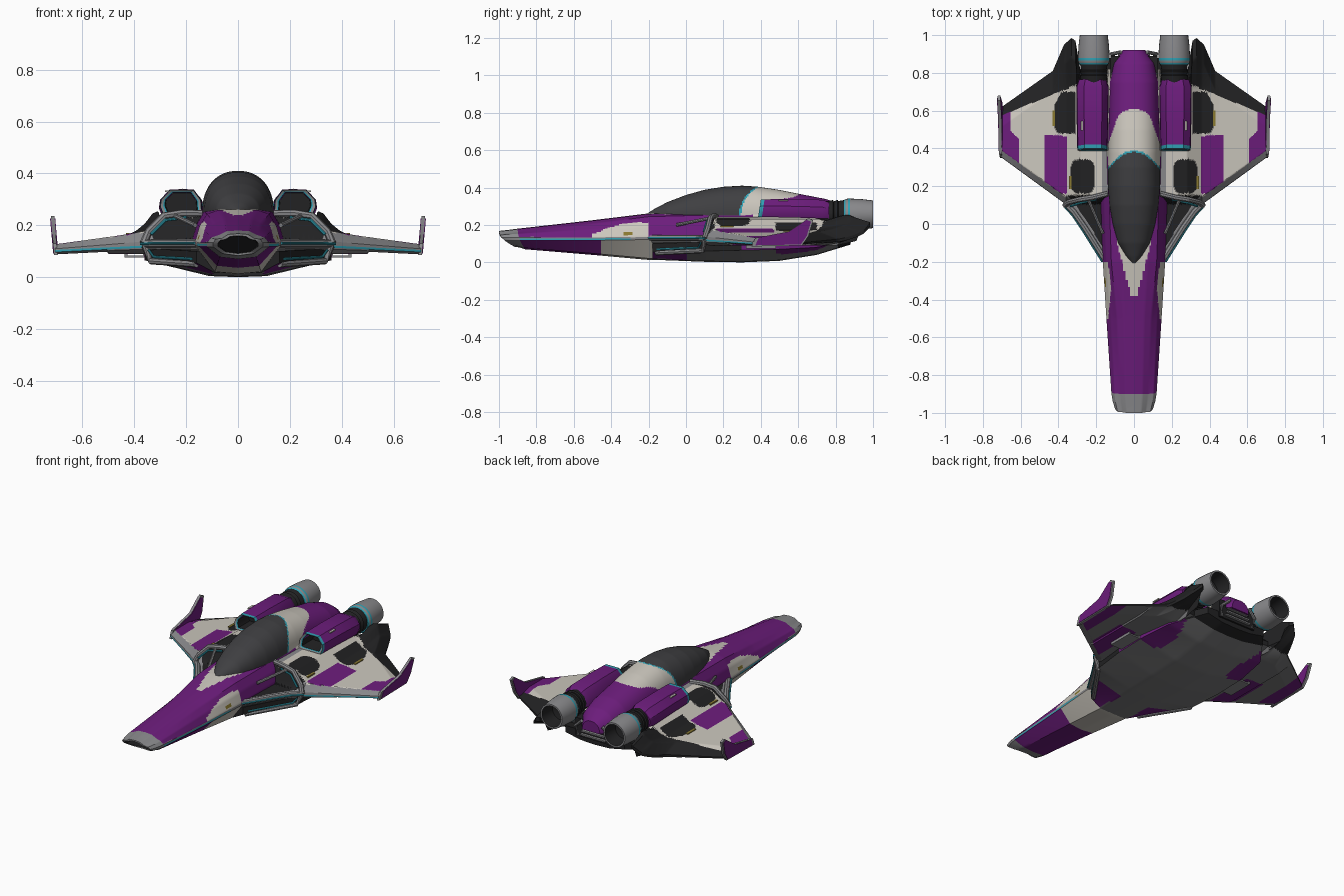
import bpy, bmesh, math
from mathutils import Vector as V

if "Cube" in bpy.data.objects:
    bpy.data.objects.remove(bpy.data.objects["Cube"])

# palette
COLOURS = [("purple", (.15, .012, .20)), ("cream", (.60, .57, .51)), ("black", (.016, .016, .017)),
           ("grey", (.25, .25, .26)), ("canopy_grey", (.05, .05, .054)), ("belly_grey", (.19, .19, .195)),
           ("cyan", (.03, .36, .46)), ("yellow", (.25, .19, .03))]
P, C, K, G, D, B, T, Y = range(8)
MATS = []
for n, c in COLOURS:
    m = bpy.data.materials.new(n)
    m.diffuse_color = (*c, 1)
    m.use_nodes = True
    m.node_tree.nodes["Principled BSDF"].inputs["Base Color"].default_value = m.diffuse_color
    MATS.append(m)


def table(rows, t):
    """Linear interpolation of rows keyed on their first value."""
    if t <= rows[0][0]:
        return rows[0][1:]
    for a, b in zip(rows, rows[1:]):
        if t <= b[0]:
            k = (t - a[0]) / (b[0] - a[0])
            return tuple(p + (q - p) * k for p, q in zip(a[1:], b[1:]))
    return rows[-1][1:]


def steps(a, b, n):
    return [a + (b - a) * i / n for i in range(n + 1)]


def loft(name, rings, rule, mirror=False, angle=32):
    """Skin closed rings; rule(centre, normal, ring index) gives the colour."""
    bm = bmesh.new()
    lay = bm.faces.layers.int.new("ring")
    vs = [[bm.verts.new(p) for p in r] for r in rings]
    k = len(rings[0])
    for i in range(len(vs) - 1):
        for j in range(k):
            f = bm.faces.new((vs[i][j], vs[i][(j + 1) % k], vs[i + 1][(j + 1) % k], vs[i + 1][j]))
            f[lay] = i
    bm.faces.new(vs[0])[lay] = 0
    bm.faces.new(vs[-1])[lay] = len(vs) - 1
    bmesh.ops.recalc_face_normals(bm, faces=bm.faces)
    bm.normal_update()
    for f in bm.faces:
        f.material_index = rule(f.calc_center_median(), f.normal, f[lay]) if callable(rule) else rule
        f.smooth = True
    me = bpy.data.meshes.new(name)
    bm.to_mesh(me)
    bm.free()
    for m in MATS:
        me.materials.append(m)
    me.set_sharp_from_angle(angle=math.radians(angle))
    ob = bpy.data.objects.new(name, me)
    bpy.context.collection.objects.link(ob)
    if mirror:
        ob.modifiers.new("Mirror", 'MIRROR')
    return ob


def box(name, c, s, mat, mirror=True):
    r = lambda y: [V((c[0] + a * s[0] / 2, y, c[2] + b * s[2] / 2)) for a, b in ((-1, -1), (1, -1), (1, 1), (-1, 1))]
    return loft(name, [r(c[1] - s[1] / 2), r(c[1] + s[1] / 2)], mat, mirror)


def tube(name, pts, r, mat):
    pts = [V(p) for p in pts]
    rings = []
    for i, p in enumerate(pts):
        d = (pts[min(i + 1, len(pts) - 1)] - pts[max(i - 1, 0)]).normalized()
        u = d.cross(V((.1, .2, 1))).normalized()
        w = d.cross(u)
        rings.append([p + r * (u * math.cos(a) + w * math.sin(a)) for a in steps(0, math.tau, 8)[:-1]])
    return loft(name, rings, mat, True)


def lathe(name, x, z, prof, mats):
    rings = [[V((x + r * math.cos(a), y, z + r * math.sin(a))) for a in steps(0, math.tau, 28)[:-1]] for r, y in prof]
    return loft(name, rings, lambda c, n, i: mats[min(i, len(mats) - 1)], True)


def densify(half, n):
    """Mirror a half outline (top centre to bottom centre) and subdivide it."""
    loop = half + [(-x, z) for x, z in half[-2:0:-1]]
    out = []
    for a, b in zip(loop, loop[1:] + loop[:1]):
        out += [(a[0] + (b[0] - a[0]) * k / n, a[1] + (b[1] - a[1]) * k / n) for k in range(n)]
    return out


# forward fuselage: y, top z, top half-width, chine z, chine half-width, bottom z, bottom half-width, slant
BODY = [(-1, .168, .062, .125, .096, .083, .06, .085), (-.97, .171, .068, .125, .11, .08, .066, .08),
        (-.9, .18, .075, .125, .12, .07, .07, .04), (-.5, .225, .09, .125, .146, .04, .08, 0),
        (-.2, .262, .12, .13, .165, .013, .09, 0), (.1, .27, .13, .14, .175, .008, .09, 0),
        (.4, .29, .13, .15, .17, .01, .09, 0), (.82, .25, .12, .15, .14, .08, .08, 0)]


def body_ring(y, s=1.0, push=0.0):
    zt, wt, zc, wc, zb, wb, sl = table(BODY, y)
    zm = (zt + zb) / 2
    half = [(0, zt), (wt * .6, zt - .003), (wt, zt - .018), ((wt + wc) / 2 + .006, (zt + zc) / 2), (wc, zc + .008),
            (wc, zc - .008), (wb, zb + .008), (0, zb)]
    return [V((x * s, y + push + sl * ((zt - z) / (zt - zb)) ** 2, zm + (z - zm) * s)) for x, z in densify(half, 6)]


def body_rule(c, n, i):
    x, y, z = abs(c.x), c.y, c.z
    if i < 1:
        return K
    if i < 5:
        return G
    if abs(z - .127) < .008 and x > .11 and y < -.1:
        return T if abs(z - .125) < .004 and y < -.3 else G
    if n.z < -.2:
        return P if y < -.45 else C if y < -.17 else B
    if z < .12:
        return P if y < -.46 else C
    if -.33 < y < -.28 and .145 < z < .165:
        return Y
    if -.38 < y < -.08 and x < .015 + (y + .38) * .27 and z > .2:
        return C
    if -.5 < y < -.2 and x > .122 + abs(y + .35) * .1:
        return C
    return P if y < .36 else C


ys = [-1, -.985, -.95, -.9] + steps(-.88, .82, 140)
loft("fuselage", [body_ring(-1, .76, .07), body_ring(-1, .8)] + [body_ring(y) for y in ys], body_rule)

# canopy and rear spine: y, half-width, top z, base z
SPINE = [(-.21, .012, .26, .24), (-.17, .045, .285, .24), (-.1, .085, .322, .245), (0, .112, .36, .25),
         (.1, .13, .388, .25), (.2, .138, .404, .25), (.3, .138, .41, .25), (.38, .137, .405, .25),
         (.5, .135, .387, .24), (.6, .132, .367, .23), (.75, .128, .338, .21), (.85, .11, .305, .2), (.92, .06, .255, .19)]


def spine_ring(y):
    w, zt, zb = table(SPINE, y)
    pts = []
    for a in steps(0, math.pi, 48):
        e = lambda v, p: math.copysign(abs(v) ** p, v)
        pts.append(V((w * e(math.cos(a), .9), y, zb + (zt - zb) * e(math.sin(a), .9))))
    return pts


def spine_rule(c, n, i):
    x, y = abs(c.x), c.y
    edge = .38 - 5 * x * x
    if y < edge:
        return D
    if y < edge + .01:
        return T
    return C if y < .61 - 5 * x * x and x < .145 - .35 * (y - .4) else P


loft("canopy_and_spine", [spine_ring(y) for y in steps(-.21, .92, 160)], spine_rule)

# wide lower hull: y, half-width, bottom z, side z, flat half-width, top z
HULL = [(-.18, .16, .014, .055, .09, .10), (.1, .34, .003, .06, .1, .11), (.3, .36, 0, .065, .11, .12),
        (.5, .36, .008, .07, .11, .12), (.7, .33, .04, .08, .11, .13), (.88, .2, .095, .12, .1, .16)]


def hull_ring(y):
    w, zb, zs, wb, zt = table(HULL, y)
    return [V((x, y, z)) for x, z in densify([(0, zt), (w, zt), (w, zs), (wb, zb + .004), (0, zb)], 10)]


def hull_rule(c, n, i):
    x, y = abs(c.x), c.y
    if n.z > -.2:
        return K if y < .3 or y > .78 else P
    if y < 0 and x > .1 or .48 < y < .78 and x > .22 + abs(y - .6) * .3:
        return P
    return K if y > .82 else B


loft("lower_hull", [hull_ring(y) for y in steps(-.18, .88, 80)], hull_rule)

# wings, with shoulders and raised tail points
LE = [(.12, -.24), (.16, -.18), (.26, -.02), (.32, .065), (.36, .105), (.71, .36)]
TE = [(.12, .8), (.285, .82), (.31, .97), (.33, .985), (.37, .95), (.43, .81), (.70, .62)]
TOP = [(.12, .245), (.28, .232), (.36, .178), (.45, .162), (.71, .126)]
clamp = lambda v: max(0, min(1, v))
mid_z = lambda x: .12 - .02 * clamp((x - .3) / .4)


def wing_z(x, y, side):
    mid = mid_z(x)
    le, te, top = table(LE, x)[0], table(TE, x)[0], table(TOP, x)[0]
    if x < .36:
        top = .138 + (top - .138) * clamp((y - .11) / .04)
    f = min(1, .35 + (y - le) / .06, .2 + (te - y) / .13)
    rise = max(0, y - .72) * .3 * clamp((.43 - x) / .1) * (x > .3)
    return mid + rise + ((top - mid) if side > 0 else -(mid - .09) if x < .5 else -.012) * f


def wing_ring(x):
    le, te = table(LE, x)[0], table(TE, x)[0]
    q = steps(le, te, 100)
    edge = [V((x, le - .002, mid_z(x) + s)) for s in (-.003, .005)]
    return edge + [V((x, y, wing_z(x, y, 1))) for y in q] + [V((x, y, wing_z(x, y, -1))) for y in reversed(q)]


def wing_rule(c, n, i):
    x, y = c.x, c.y
    d = y - table(LE, x)[0]
    if d < (.036 if x > .36 else .05):
        return T if d < 0 and abs(c.z - mid_z(x)) < .003 else G
    if n.z < 0:
        return K if y > .82 else P if x > .62 or (.4 < x < .52 and y < .5) else B
    if x < .36 and y < .15 or y > .735 - max(0, x - .31) * .41:
        return K
    if x > .7:
        return G
    if x > .655 or (x > .61 and y < .45 + (x - .61)) or (.355 < x < .475 and .16 < y < .47 - .3 * max(0, .39 - x)):
        return P
    if .31 < x < .42 - .5 * max(0, abs(y - .57) - .06) and .48 < y < .7:
        return K
    if ((x - .272) / .062) ** 4 + ((y - .252) / .09) ** 4 < 1:
        return K
    return G if x < .172 and y < .4 else C


loft("wing", [wing_ring(x) for x in steps(.12, .705, 117)], wing_rule, True)

# wing-tip fins: grey rim with purple panel
FIN = [(.35, .085), (.37, .13), (.55, .165), (.655, .236), (.68, .225), (.655, .14), (.62, .09)]
for name, s, t, mat in (("wingtip_fin", 1, .007, G), ("wingtip_panel", .9, .010, P)):
    rings = [[V((.703 + .08 * (z - .085) + side * t, .56 + (y - .56) * s, .147 + (z - .147) * s)) for y, z in FIN]
             for side in (-1, 1)]
    loft(name, rings, mat, True)

# intake frames beside the fuselage
tube("intake_side_strut", [(.14, -.21, .13), (.26, -.02, .13), (.32, .065, .13), (.36, .105, .128)], .017, G)
tube("intake_upper_frame", [(.365, .1, .13), (.345, .115, .175), (.285, .13, .236), (.22, .14, .246), (.14, .16, .245)], .015, G)
tube("intake_lower_frame", [(.16, -.16, .05), (.335, .09, .062), (.36, .1, .12)], .013, G)
tube("intake_brace", [(.165, -.05, .20), (.24, .125, .235)], .009, G)
tube("intake_light_strip", [(.335, .095, .165), (.28, .112, .22), (.2, .13, .23)], .006, T)
tube("intake_lower_light", [(.175, -.155, .07), (.325, .065, .078), (.345, .08, .105)], .005, T)
tube("intake_strut_light", [(.168, -.2, .131), (.265, -.045, .131), (.325, .045, .131), (.375, .1, .128)], .005, T)

# engine pods with open fronts
POD = [(-.078, -.045), (-.074, .005), (-.045, .045), (.045, .045), (.08, .008), (.084, -.02), (.072, -.05), (-.06, -.05)]


def pod_ring(y, s, zc=.292):
    return [V((.217 + x * s, y - .15 * (.045 - z) * (y < .5), zc + z * s)) for x, z in POD]


loft("engine_pod", [pod_ring(.5, .74), pod_ring(.408, .78), pod_ring(.404, .86), pod_ring(.400, .98), pod_ring(.42, 1.0),
                    pod_ring(.55, 1.03), pod_ring(.73, 1.05, .287), pod_ring(.765, .9, .28)],
     lambda c, n, i: (P if c.z > .29 else K, T, G, T, P, P, P, P)[i], True)

# engine necks and hollow nozzles
lathe("engine_neck", .213, .26, [(.06, .7), (.068, .76), (.073, .785), (.066, .79), (.074, .81), (.068, .815), (.075, .86)], [K])
lathe("engine_nozzle", .213, .257, [(.06, .842), (.076, .845), (.081, .853), (.084, .866), (.084, .878), (.081, .94), (.074, 1.0),
                                   (.064, 1.0), (.055, .91), (.02, .9)], [T, T, G, T, G, G, G, K])

# rear exhaust block with vent slats
box("rear_exhaust_block", (0, .83, .18), (.25, .12, .11), K, False)
for i in range(4):
    box("exhaust_slat", (0, .895, .145 + i * .024), (.17 - i * .015, .02, .009), G, False)
tube("exhaust_side_frame", [(.11, .89, .13), (.12, .9, .19), (.07, .91, .235)], .01, G)

# hooks under the wings
for x in (.362, .432):
    box("underwing_hook_leg", (x, .4, .09), (.01, .16, .03), G)
box("underwing_hook_bar", (.397, .4, .079), (.08, .16, .008), G)

# yellow warning plates and pod marking
for x, y, sx, sy in ((.425, .56, .014, .08), (.338, .22, .014, .07)):
    box("warning_plate", (x, y, wing_z(x, y, 1)), (sx, sy, .008), Y)
box("pod_marking", (.275, .52, .331), (.012, .05, .006), C)
